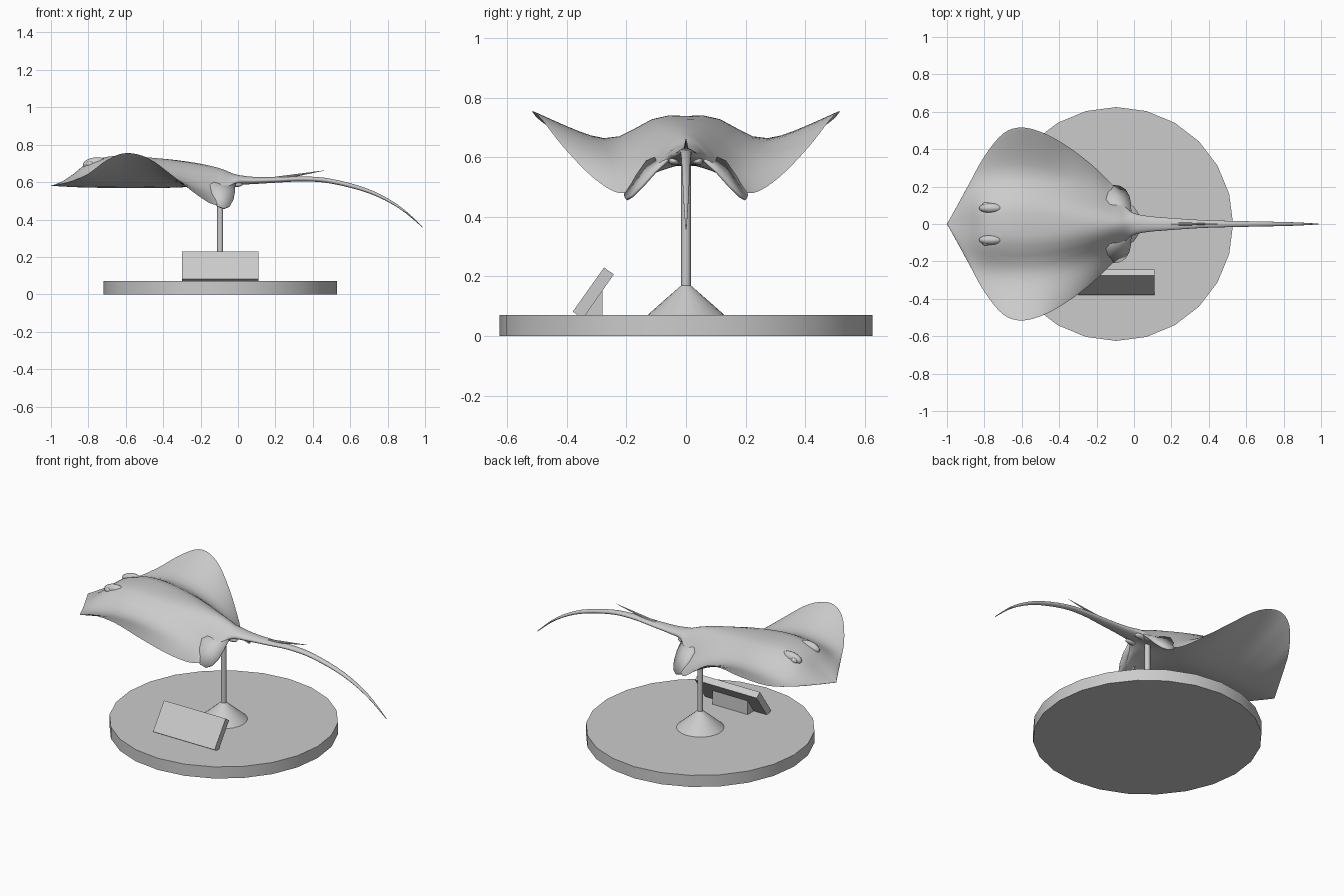
import bpy, bmesh, math
from mathutils import Vector, Matrix

if "Cube" in bpy.data.objects:
    bpy.data.objects.remove(bpy.data.objects["Cube"])

grey = bpy.data.materials.new("light_grey")
grey.diffuse_color = (0.6, 0.6, 0.6, 1)
grey.use_nodes = True
grey.node_tree.nodes["Principled BSDF"].inputs["Base Color"].default_value = grey.diffuse_color


def finish(name, bm, angle=35):
    bmesh.ops.recalc_face_normals(bm, faces=bm.faces)
    me = bpy.data.meshes.new(name)
    bm.to_mesh(me)
    bm.free()
    me.materials.append(grey)
    me.shade_smooth()
    me.set_sharp_from_angle(angle=math.radians(angle))
    ob = bpy.data.objects.new(name, me)
    bpy.context.collection.objects.link(ob)
    return ob


def cone(name, a, b, r1, r2, sides):
    """Cone or cylinder running from point a to point b."""
    a, b = Vector(a), Vector(b)
    d = b - a
    rot = d.to_track_quat('Z', 'Y').to_matrix().to_4x4()
    bm = bmesh.new()
    bmesh.ops.create_cone(bm, cap_ends=True, segments=sides, radius1=r1, radius2=r2,
                          depth=d.length, matrix=Matrix.Translation((a + b) / 2) @ rot)
    return finish(name, bm)


def prism(name, yz, x0, x1):
    """Side profile in y, z extruded along x."""
    bm = bmesh.new()
    ends = [[bm.verts.new((x, y, z)) for y, z in yz] for x in (x0, x1)]
    for e in ends:
        bm.faces.new(e)
    for i in range(len(yz)):
        j = (i + 1) % len(yz)
        bm.faces.new((ends[0][i], ends[0][j], ends[1][j], ends[1][i]))
    return finish(name, bm)


def ball(name, centre, size, tilt=0):
    bm = bmesh.new()
    bmesh.ops.create_uvsphere(bm, u_segments=16, v_segments=10, radius=1,
                              matrix=Matrix.Translation(centre) @ Matrix.Rotation(tilt, 4, 'Y')
                              @ Matrix.Diagonal((*size, 1)))
    return finish(name, bm, 60)


# Display stand
CX = -0.095
cone("base_disc", (CX, 0, 0), (CX, 0, 0.07), 0.625, 0.625, 24)
cone("post_foot", (CX, 0, 0.07), (CX, 0, 0.17), 0.13, 0.016, 24)
cone("post", (CX, 0, 0.16), (CX, 0, 0.62), 0.016, 0.016, 16)
prism("plaque", [(-0.38, 0.082), (-0.275, 0.23), (-0.242, 0.207), (-0.338, 0.07), (-0.362, 0.07)],
      -0.30, 0.11)
prism("plaque_support", [(-0.342, 0.068), (-0.28, 0.068), (-0.28, 0.155)], -0.215, 0.02)

# Ray stations: x, half width, rim height, middle height, top, bottom, hump width
stations = [
    (-1.0, 0.0, .58, .58, .58, .58, .2),
    (-.94, .108, .592, .582, .602, .578, .2),
    (-.88, .218, .608, .582, .64, .576, .2),
    (-.80, .362, .645, .582, .70, .575, .2),
    (-.70, .483, .718, .582, .728, .575, .2),
    (-.60, .516, .755, .582, .732, .575, .2),
    (-.48, .485, .728, .582, .725, .575, .19),
    (-.35, .412, .635, .59, .715, .575, .17),
    (-.22, .312, .532, .60, .698, .58, .14),
    (-.13, .225, .48, .61, .68, .58, .12),
    (-.08, .165, .505, .61, .666, .582, .11),
    (-.04, .09, .572, .61, .65, .584, .12),
    (0.0, .058, .605, .61, .638, .586, .2),
    (.08, .042, .608, .61, .628, .59, .5),
    (.20, .032, .611, .611, .626, .597, 1),
    (.35, .022, .617, .617, .63, .604, 1),
    (.50, .017, .605, .605, .617, .592, 1),
    (.70, .013, .551, .551, .562, .54, 1),
    (.86, .009, .467, .467, .475, .46, 1),
    (.987, .002, .36, .36, .362, .357, 1),
]


def spline(rows, steps):
    """Catmull-Rom interpolation of the station rows."""
    out = []
    for i in range(len(rows) - 1):
        p = [rows[max(0, min(len(rows) - 1, i + k))] for k in (-1, 0, 1, 2)]
        for s in range(steps):
            t = s / steps
            out.append([b + 0.5 * t * (c - a + t * (2 * a - 5 * b + 4 * c - d
                        + t * (3 * (b - c) + d - a))) for a, b, c, d in zip(*p)])
    out.append(list(rows[-1]))
    return out


def section(x, w, rim, mid, top, bottom, hump, n=14):
    """Closed ring: upper skin from one rim to the other, lower skin back."""
    us = [math.sin(math.pi / 2 * i / n) for i in range(-n, n + 1)]
    ring = []
    for side, run in ((1, us), (-1, us[-2:0:-1])):
        for u in run:
            level = mid + (rim - mid) * abs(u) ** 1.5
            edge = math.sqrt(max(0, 1 - u * u))
            fall = edge * math.exp(-(abs(u) * w / hump) ** 3)
            height = (top if side > 0 else bottom) - mid
            ring.append((x, u * w, level + height * fall + side * 0.012 * w * edge))
    return ring


# Body, wings and tail as one smooth loft
bm = bmesh.new()
rings = [[bm.verts.new(p) for p in section(*row)] for row in spline(stations, 4)]
for a, b in zip(rings, rings[1:]):
    for i in range(len(a)):
        j = (i + 1) % len(a)
        bm.faces.new((a[i], a[j], b[j], b[i]))
bm.faces.new(rings[-1])
bmesh.ops.remove_doubles(bm, verts=bm.verts, dist=1e-5)
finish("ray_body", bm, 60)

# Barb lying on the tail
cone("tail_barb", (0.2, 0, 0.618), (0.468, 0, 0.663), 0.011, 0.0005, 8)

fin = [(-.15, .13, .585), (-.135, .19, .50), (-.11, .205, .472), (-.075, .2, .458), (-.045, .18, .47),
       (-.025, .145, .505), (-.017, .105, .55), (-.015, .05, .60), (-.09, .05, .62)]
for side, label in ((1, "left"), (-1, "right")):
    # Eye ridge with the small bump behind it
    ball("eye_ridge_" + label, (-.765, side * .085, .70), (.065, .027, .032), math.radians(-8))
    ball("eye_" + label, (-.79, side * .102, .695), (.022, .014, .018))
    # Pelvic fin and inner lobe
    bm = bmesh.new()
    rim = [bm.verts.new((x, side * y, z)) for x, y, z in fin]
    centre = bm.verts.new((-.075, side * .135, .545))
    for i in range(len(rim)):
        bm.faces.new((rim[i], rim[(i + 1) % len(rim)], centre))
    ob = finish("pelvic_fin_" + label, bm, 60)
    mod = ob.modifiers.new("thickness", 'SOLIDIFY')
    mod.thickness = 0.01
    mod.offset = 0
    ball("inner_lobe_" + label, (-.015, side * .04, .587), (.04, .018, .014))
